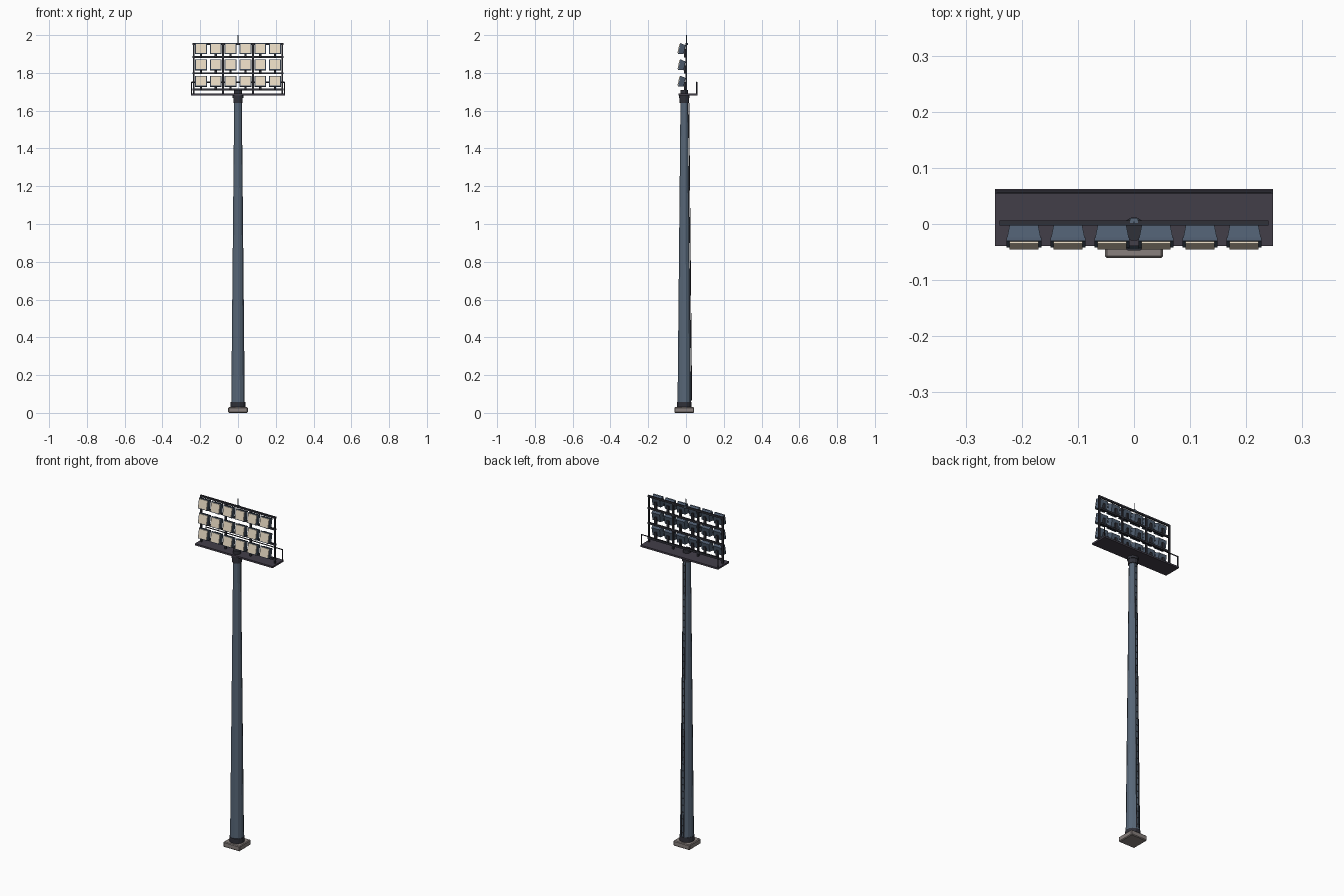
import bpy, bmesh, math
from mathutils import Matrix, Vector

if "Cube" in bpy.data.objects:
    bpy.data.objects.remove(bpy.data.objects["Cube"])


def mat(name, r, g, b):
    def lin(c):
        c /= 255
        return c / 12.92 if c <= 0.04045 else ((c + 0.055) / 1.055) ** 2.4
    m = bpy.data.materials.new(name)
    m.diffuse_color = (lin(r), lin(g), lin(b), 1)
    m.use_nodes = True
    m.node_tree.nodes["Principled BSDF"].inputs["Base Color"].default_value = m.diffuse_color
    return m


STEEL = mat("blue grey steel", 88, 103, 120)
DARK = mat("dark frame", 48, 49, 57)
DECK = mat("deck charcoal", 66, 62, 73)
STONE = mat("concrete", 136, 128, 125)
HOUSE = mat("lamp housing", 78, 92, 110)
LENS = mat("warm lens", 238, 224, 200)


def finish(name, bm, m):
    bmesh.ops.recalc_face_normals(bm, faces=bm.faces)
    me = bpy.data.meshes.new(name)
    bm.to_mesh(me)
    bm.free()
    me.materials.append(m)
    ob = bpy.data.objects.new(name, me)
    bpy.context.collection.objects.link(ob)
    return ob


def add_box(bm, c, s, taper=1.0):
    """Box; taper shrinks its rear (+y) face."""
    vs = bmesh.ops.create_cube(bm, size=1)["verts"]
    for v in vs:
        k = taper if v.co.y > 0 else 1
        v.co = Vector((v.co.x * s[0] * k + c[0], v.co.y * s[1] + c[1], v.co.z * s[2] * k + c[2]))
    return vs


def add_tube(bm, a, b, r, n=6):
    a, b = Vector(a), Vector(b)
    rot = (b - a).to_track_quat('Z', 'Y').to_matrix().to_4x4()
    bmesh.ops.create_cone(bm, cap_ends=True, segments=n, radius1=r, radius2=r,
                          depth=(b - a).length, matrix=Matrix.Translation((a + b) / 2) @ rot)


PY = -0.009  # pole axis


def round_part(name, z0, z1, r0, r1, m, n=12):
    bm = bmesh.new()
    bmesh.ops.create_cone(bm, cap_ends=True, segments=n, radius1=r0, radius2=r1, depth=z1 - z0,
                          matrix=Matrix.Translation((0, PY, (z0 + z1) / 2)) @ Matrix.Rotation(math.pi / n, 4, 'Z'))
    return finish(name, bm, m)


# foundation block with a bevelled edge
bm = bmesh.new()
add_box(bm, (0, PY, 0.015), (0.104, 0.104, 0.03))
bmesh.ops.bevel(bm, geom=bm.edges[:], offset=0.004, segments=1, affect='EDGES')
finish("foundation", bm, STONE)

# pole and collars
round_part("base_collar", 0.03, 0.058, 0.040, 0.040, DARK)
round_part("pole", 0.055, 1.645, 0.037, 0.021, STEEL)
round_part("top_collar_lower", 1.64, 1.668, 0.026, 0.026, DARK)
round_part("top_collar_upper", 1.666, 1.682, 0.029, 0.029, DARK)
round_part("deck_stub", 1.685, 1.71, 0.021, 0.021, DARK)

# narrow ladder up the back of the pole
bm = bmesh.new()
z0, z1, y0, y1 = 0.065, 1.64, PY + 0.039, PY + 0.024
for x in (-0.008, 0.008):
    add_tube(bm, (x, y0, z0), (x, y1, z1), 0.0022, 4)
for i in range(40):
    t = (i + 0.5) / 40
    p = (y0 + (y1 - y0) * t, z0 + (z1 - z0) * t)
    add_tube(bm, (-0.008, *p), (0.008, *p), 0.0015, 4)
finish("ladder", bm, DARK)

# service deck
bm = bmesh.new()
add_box(bm, (0, 0.0115, 1.685), (0.496, 0.101, 0.010))
finish("deck", bm, DECK)

# rear guard rail
bm = bmesh.new()
for x in (-0.245, 0.245):
    add_tube(bm, (x, 0.057, 1.685), (x, 0.057, 1.752), 0.0032)
add_tube(bm, (-0.245, 0.057, 1.75), (0.245, 0.057, 1.75), 0.0032)
finish("guard_rail", bm, DARK)

# lamp frame
bm = bmesh.new()
for z in (1.953, 1.885, 1.798, 1.712):
    add_box(bm, (0, 0.002, z), (0.48, 0.009, 0.010))
for x in (-0.235, -0.079, 0.079, 0.235):
    add_box(bm, (x, 0.002, 1.823), (0.009, 0.009, 0.27))
finish("lamp_frame", bm, DARK)

# tilted floodlights: housing, rim and lens for each of 18 lamps
housing, rim, lens, arm = (bmesh.new() for _ in range(4))
for z in (1.926, 1.840, 1.753):
    for i in range(6):
        x = (i - 2.5) * 0.0785
        M = Matrix.Translation((x, -0.021, z)) @ Matrix.Rotation(-0.21, 4, 'X')
        for b, c, s, t in ((housing, (0, 0.002, 0), (0.060, 0.024, 0.056), 0.85),
                           (rim, (0, -0.0125, 0), (0.062, 0.006, 0.058), 1),
                           (lens, (0, -0.016, 0), (0.052, 0.007, 0.049), 1)):
            bmesh.ops.transform(b, matrix=M, verts=add_box(b, c, s, t))
        # bracket from the lamp down to the frame bar
        add_box(arm, (x, -0.005, z - 0.022), (0.012, 0.012, 0.044))
finish("lamp_housings", housing, HOUSE)
finish("lamp_rims", rim, HOUSE)
finish("lamp_lenses", lens, LENS)
finish("lamp_brackets", arm, DARK)

# lightning rod
bm = bmesh.new()
add_tube(bm, (0, 0.002, 1.95), (0, 0.002, 2.0), 0.0025)
add_box(bm, (0, 0.006, 1.953), (0.014, 0.009, 0.012))
finish("lightning_rod", bm, STEEL)
